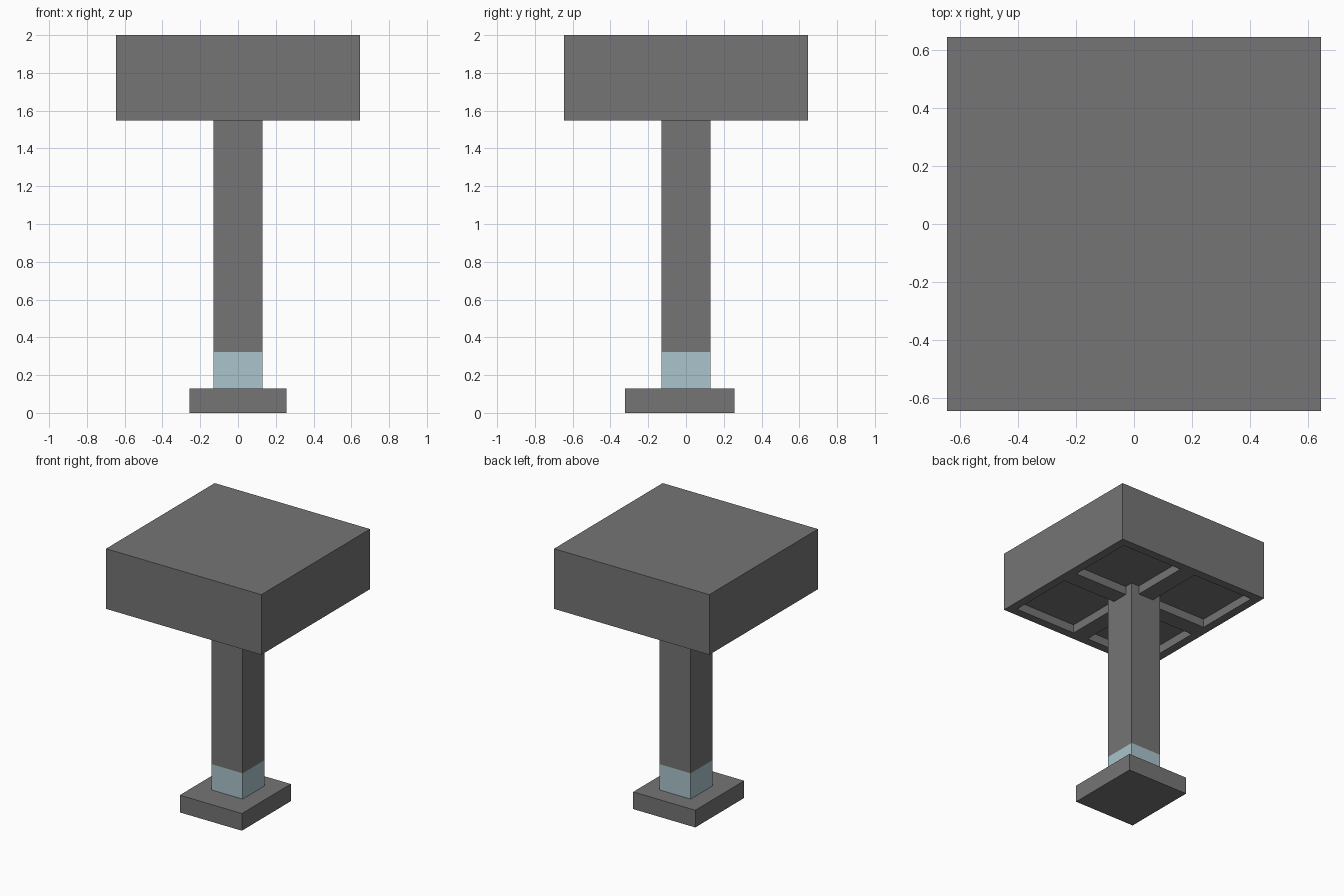
import bpy
import bmesh
from mathutils import Vector

cube = bpy.data.objects.get("Cube")
if cube:
    bpy.data.objects.remove(cube, do_unlink=True)

U = 2 / 31  # the whole model sits on a grid of this module


def make_material(name, rgb):
    mat = bpy.data.materials.new(name)
    mat.use_nodes = True
    colour = (*rgb, 1)
    mat.diffuse_color = colour
    mat.node_tree.nodes["Principled BSDF"].inputs["Base Color"].default_value = colour
    return mat


grey = make_material("dark grey", (0.178, 0.178, 0.178))
blue = make_material("pale blue", (0.402, 0.546, 0.604))


def box_mesh(low, high):
    """Box between two corners given in modules."""
    low, high = Vector(low) * U, Vector(high) * U
    bm = bmesh.new()
    bmesh.ops.create_cube(bm, size=1)
    bmesh.ops.scale(bm, vec=high - low, verts=bm.verts)
    bmesh.ops.translate(bm, vec=(low + high) / 2, verts=bm.verts)
    return bm


def add_part(name, bm, mat):
    mesh = bpy.data.meshes.new(name)
    bm.to_mesh(mesh)
    bm.free()
    mesh.materials.append(mat)
    obj = bpy.data.objects.new(name, mesh)
    bpy.context.collection.objects.link(obj)
    return obj


# Foot, slightly deeper towards the front
add_part("foot", box_mesh((-4, -5, 0), (4, 4, 2)), grey)

# Post with a coloured band at its lower end; it reaches the pocket ceilings
add_part("band", box_mesh((-2, -2, 2), (2, 2, 5)), blue)
add_part("post", box_mesh((-2, -2, 5), (2, 2, 25)), grey)

# Head block: underside split by a margin and a central cross of ribs
head = box_mesh((-10, -10, 24), (10, 10, 31))


def underside():
    head.normal_update()
    return [f for f in head.faces if f.normal.z < -0.9]


for axis in (Vector((1, 0, 0)), Vector((0, 1, 0))):
    for offset in (-9, -1, 1, 9):
        faces = underside()
        edges = {e for f in faces for e in f.edges}
        verts = {v for f in faces for v in f.verts}
        bmesh.ops.bisect_plane(head, geom=[*faces, *edges, *verts],
                               plane_co=axis * offset * U, plane_no=axis)

# Push the four large cells up into shallow pockets
pockets = []
for face in underside():
    centre = face.calc_center_median()
    if all(U < abs(c) < 9 * U for c in centre.xy):
        pockets.append(face)
bmesh.ops.inset_individual(head, faces=pockets, thickness=0, depth=0)
for face in pockets:
    bmesh.ops.translate(head, vec=(0, 0, U), verts=face.verts)
add_part("head", head, grey)
